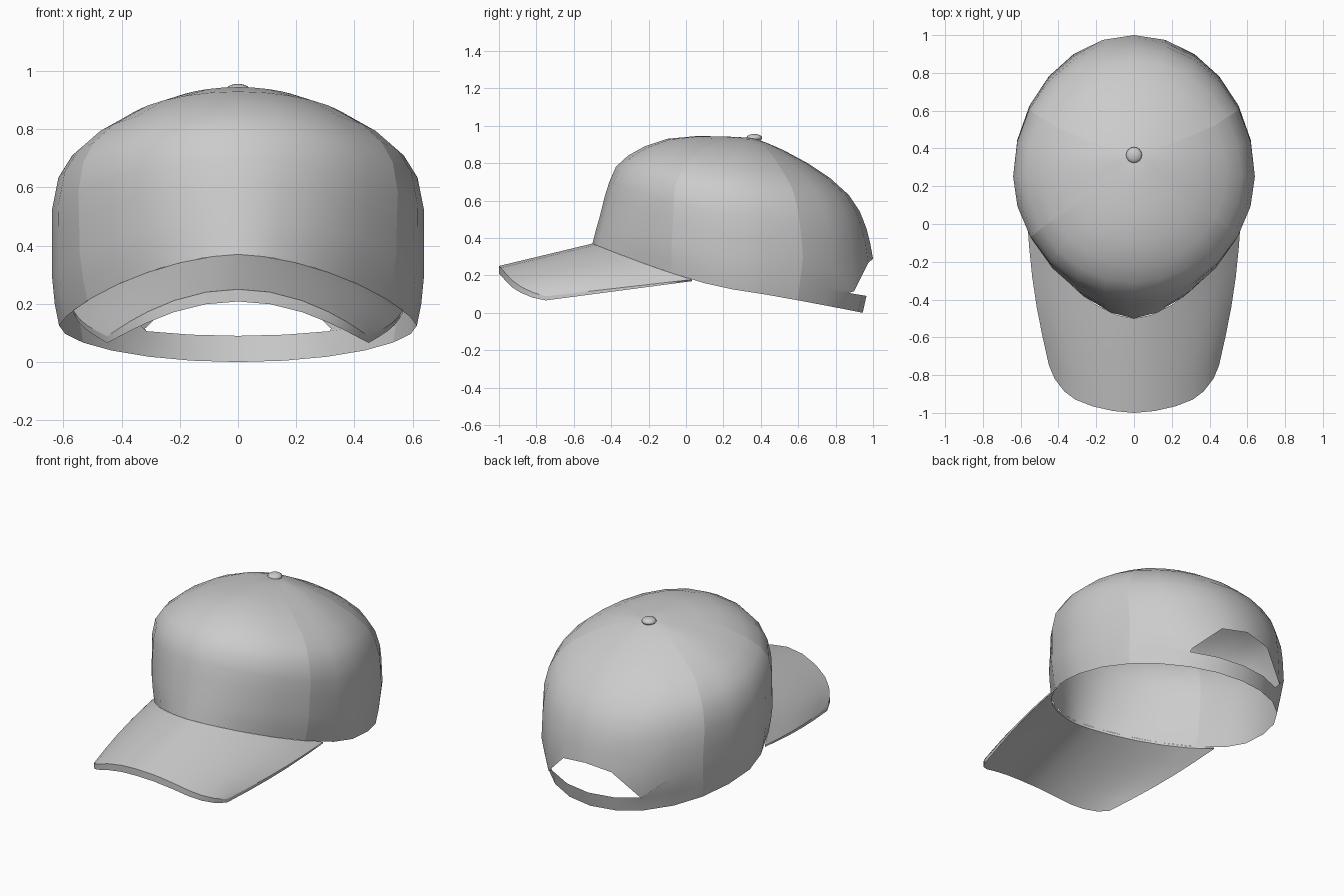
import bpy, bmesh
from math import sin, cos, radians, pi

if "Cube" in bpy.data.objects:
    bpy.data.objects.remove(bpy.data.objects["Cube"])

# Crown levels from rim to top: front (y, z), side (x, z), back (y, z), ring centre y, front roundness
LEVELS = [
    (-.50, .37, .615, .125, .945, .0, .25, 1.2),
    (-.485, .43, .63, .20, .965, .09, .25, 1.17),
    (-.465, .50, .64, .30, 1.0, .29, .25, 1.13),
    (-.435, .62, .64, .42, .985, .37, .25, 1.1),
    (-.41, .70, .64, .52, .965, .45, .25, 1.06),
    (-.375, .78, .617, .635, .93, .54, .25, 1.03),
    (-.31, .84, .57, .71, .87, .63, .26, 1),
    (-.22, .89, .49, .78, .77, .72, .27, 1),
    (-.10, .93, .36, .855, .65, .80, .29, 1),
    (.06, .945, .21, .91, .52, .87, .32, 1),
    (.22, .942, .10, .928, .44, .905, .34, 1),
]
COLS = 24


def ring_point(level, a):
    """Point on a crown ring; a = 0 faces front, pi faces back."""
    yf, zf, w, zs, yb, zb, yc, e = level
    s, c = sin(a), cos(a)
    if c > 0:
        x = w * abs(s) ** e * (1 if s > 0 else -1)
        return x, yc + (yf - yc) * c ** e, zs + (zf - zs) * c ** 1.5
    return w * s, yc + (yb - yc) * -c, zs + (zb - zs) * (-c) ** 1.1


def finish(bm, name):
    bmesh.ops.recalc_face_normals(bm, faces=bm.faces)
    for f in bm.faces:
        f.smooth = True
    mesh = bpy.data.meshes.new(name)
    bm.to_mesh(mesh)
    bm.free()
    obj = bpy.data.objects.new(name, mesh)
    bpy.context.collection.objects.link(obj)
    return obj


# Crown with arched rear opening and strap below it
bm = bmesh.new()
rings = []
for k, level in enumerate(LEVELS):
    ring = []
    for j in range(COLS):
        x, y, z = ring_point(level, 2 * pi * j / COLS)
        n = abs(j - COLS // 2)
        if k == 2 and n in (1, 2, 3):
            z = {1: .265, 2: .115, 3: .24}[n]
        if k == 3 and n == 2:
            z -= .05
        ring.append(bm.verts.new((x, y, z)))
    rings.append(ring)
for k in range(len(rings) - 1):
    for j in range(COLS):
        i = (j + 1) % COLS
        if k == 1 and 10 <= j < 14:
            continue
        bm.faces.new((rings[k][j], rings[k][i], rings[k + 1][i], rings[k + 1][j]))
apex = bm.verts.new((0, .36, .935))
for j in range(COLS):
    bm.faces.new((rings[-1][j], rings[-1][(j + 1) % COLS], apex))
# Panel seams
for j in (4, 8, 16, 20):
    seam = [r[j] for r in rings]
    for a, b in zip(seam, seam[1:]):
        edge = bm.edges.get((a, b))
        if edge:
            edge.smooth = False
finish(bm, "crown")

# Visor: lofted from the crown rim to a curved front edge, then thickened
HALF = [(0, -1), (.11, -.99), (.22, -.965), (.31, -.93), (.37, -.885), (.42, -.82), (.45, -.75)]
ROWS = 5
bm = bmesh.new()
top, bottom = [], []
for r in range(ROWS + 1):
    t = r / ROWS
    for grid in (top, bottom):
        grid.append([])
    for m in range(-6, 7):
        ox, oy = HALF[abs(m)]
        ox *= 1 if m > 0 else -1
        oz = .25 - .8 * ox * ox
        ix, iy, iz = ring_point(LEVELS[0], radians(11.5 * m))
        x = ix + (ox - ix) * t + .02 * sin(pi * t) * m / 6
        y = iy + (oy - iy) * t
        z = iz + (oz - iz) * t
        thick = (.042 - .02 * (m / 6) ** 2) * (.4 + .6 * t)
        top[-1].append(bm.verts.new((x, y, z)))
        bottom[-1].append(bm.verts.new((x, y, z - thick)))
for grid in (top, bottom):
    for r in range(ROWS):
        for m in range(12):
            bm.faces.new((grid[r][m], grid[r][m + 1], grid[r + 1][m + 1], grid[r + 1][m]))


def border(g):
    return g[0] + [r[-1] for r in g[1:]] + g[-1][-2::-1] + [r[0] for r in g[-2:0:-1]]


bt, bb = border(top), border(bottom)
for i in range(len(bt)):
    bm.faces.new((bt[i - 1], bt[i], bb[i], bb[i - 1]))
for loop in (bt, bb):
    for i in range(len(loop)):
        bm.edges.get((loop[i - 1], loop[i])).smooth = False
finish(bm, "visor")

# Button on top
bm = bmesh.new()
bmesh.ops.create_uvsphere(bm, u_segments=16, v_segments=10, radius=.042)
button = finish(bm, "top_button")
button.location = (0, .365, .935)
button.scale = (1, 1, .5)
